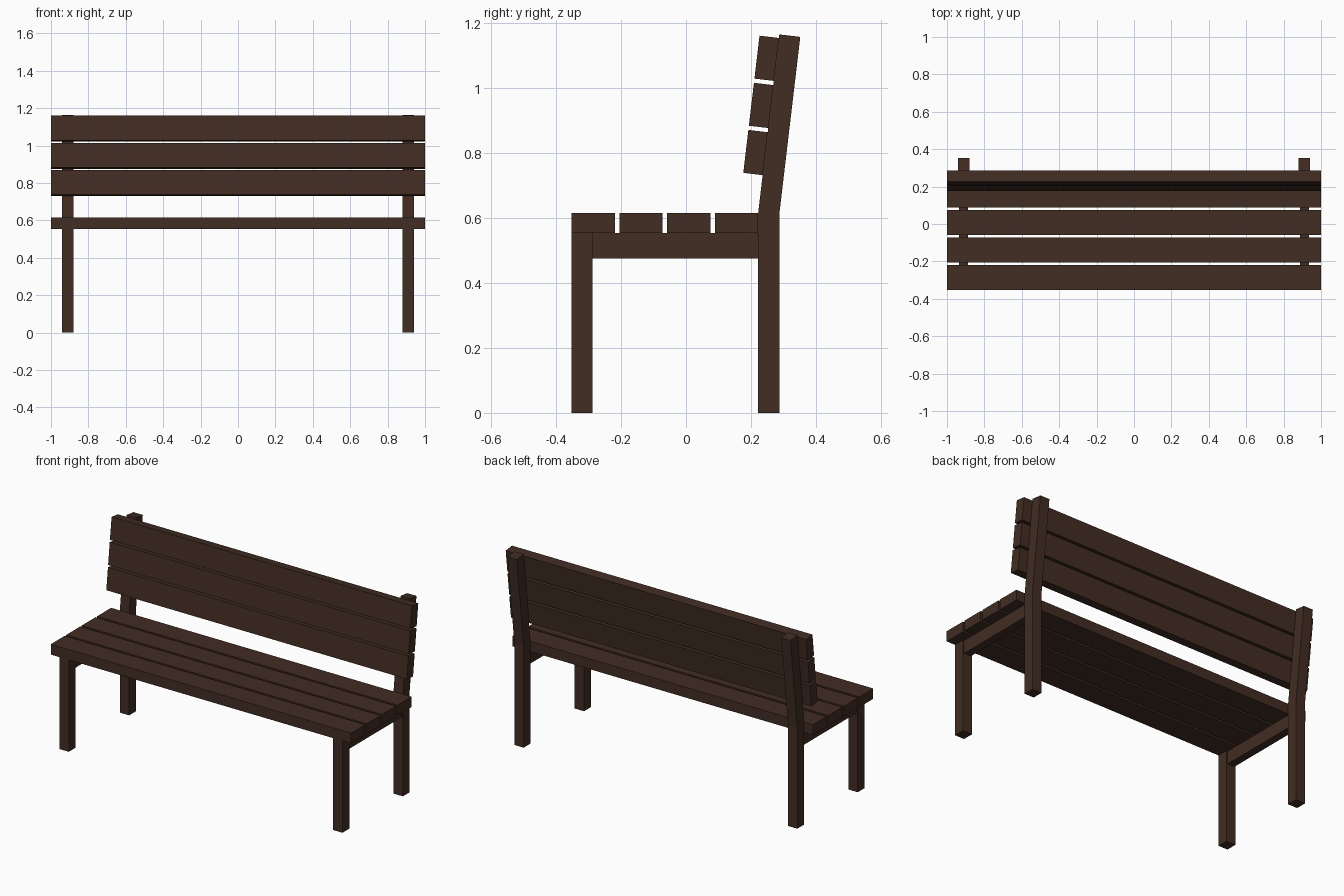
import bpy, bmesh, math
from mathutils import Vector

if "Cube" in bpy.data.objects:
    bpy.data.objects.remove(bpy.data.objects["Cube"])

wood = bpy.data.materials.new("dark brown wood")
wood.diffuse_color = (0.054, 0.026, 0.017, 1)
wood.use_nodes = True
wood.node_tree.nodes["Principled BSDF"].inputs["Base Color"].default_value = wood.diffuse_color


def extrude_profile(name, profile, x0, x1):
    """Extrude a (y, z) outline along x from x0 to x1."""
    bm = bmesh.new()
    face = bm.faces.new([bm.verts.new((x0, y, z)) for y, z in profile])
    ext = bmesh.ops.extrude_face_region(bm, geom=[face])
    verts = [g for g in ext["geom"] if isinstance(g, bmesh.types.BMVert)]
    bmesh.ops.translate(bm, verts=verts, vec=(x1 - x0, 0, 0))
    bmesh.ops.recalc_face_normals(bm, faces=bm.faces[:])
    mesh = bpy.data.meshes.new(name)
    bm.to_mesh(mesh)
    bm.free()
    mesh.materials.append(wood)
    ob = bpy.data.objects.new(name, mesh)
    bpy.context.collection.objects.link(ob)
    return ob


def rect(y0, y1, z0, z1):
    return [(y0, z0), (y1, z0), (y1, z1), (y0, z1)]


# Leaning frame of the backrest: origin at the bend of the rear post
lean = math.radians(6.75)
up = Vector((math.sin(lean), math.cos(lean)))
back = Vector((math.cos(lean), -math.sin(lean)))
bend = Vector((0.222, 0.615))


def leaning(depth, height):
    return tuple(bend + back * depth + up * height)


# Legs, rear posts and seat rails on both sides
post = [(0.222, 0), (0.287, 0), (0.287, 0.611),
        leaning(0.065, 0.553), leaning(0, 0.553), tuple(bend)]
for side, s in (("left", -1), ("right", 1)):
    extrude_profile(f"front_leg_{side}", rect(-0.352, -0.287, 0, 0.553), s * 0.88, s * 0.942)
    extrude_profile(f"rear_post_{side}", post, s * 0.88, s * 0.942)
    extrude_profile(f"seat_rail_{side}", rect(-0.287, 0.222, 0.475, 0.553), s * 0.888, s * 0.935)

# Four seat slats
for i in range(4):
    y = -0.352 + i * 0.147
    extrude_profile(f"seat_slat_{i + 1}", rect(y, y + 0.133, 0.553, 0.615), -1, 1)

# Three backrest slats on the front of the posts
for i in range(3):
    h = 0.117 + i * 0.146
    outline = [leaning(d, k) for d, k in rect(-0.06, 0, h, h + 0.133)]
    extrude_profile(f"back_slat_{i + 1}", outline, -1, 1)
